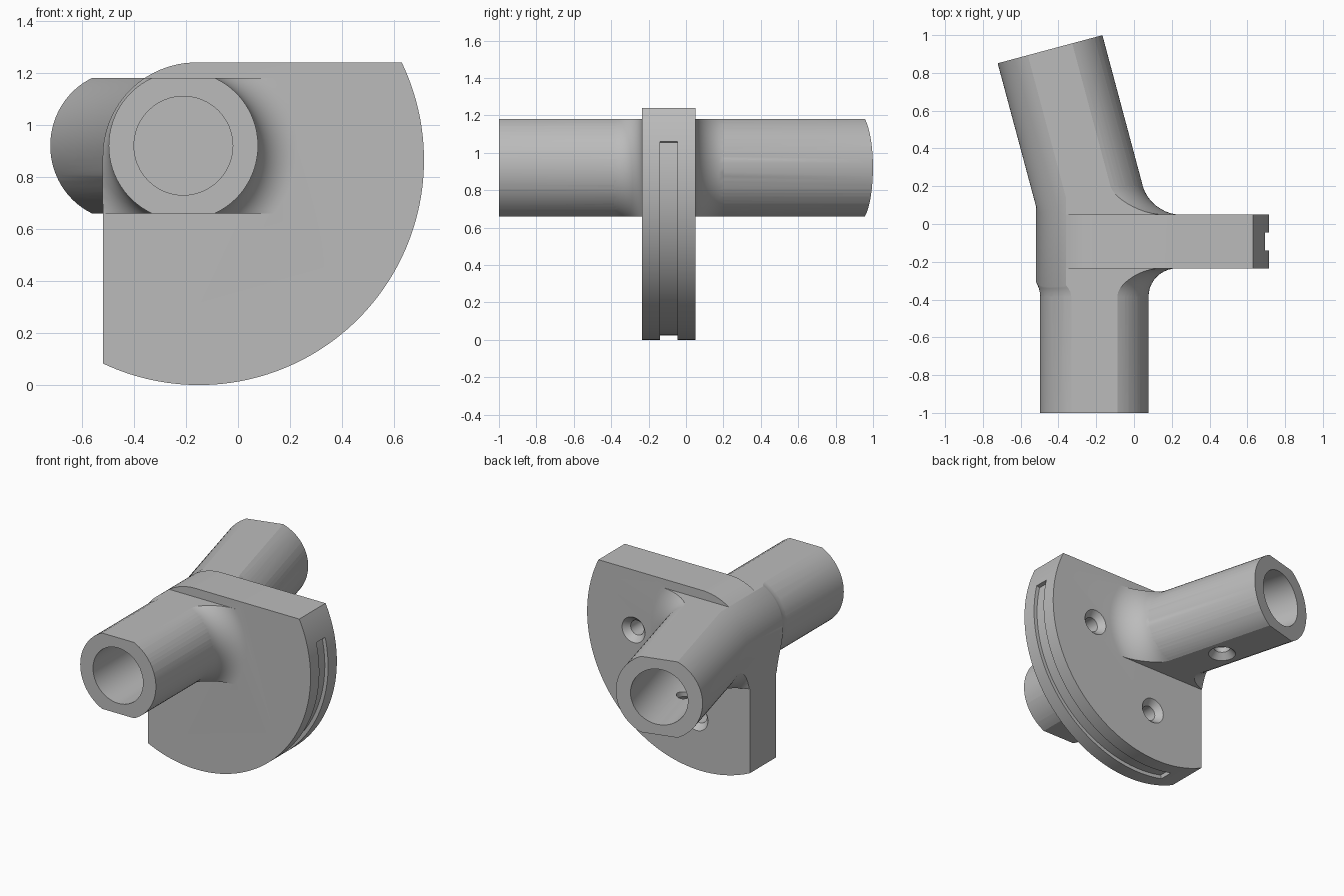
import bpy, bmesh
from math import sin, cos, tan, asin, pi, radians
from mathutils import Vector

if "Cube" in bpy.data.objects:
    bpy.data.objects.remove(bpy.data.objects["Cube"])

FRONT, BACK = -0.235, 0.05        # plate faces
AX, AZ = -0.21, 0.92              # tube axis
R, BORE, FLAT = 0.287, 0.19, 0.26
FILLET, LEAN = 0.15, radians(15)
CX, CZ, RIM = -0.15, 0.865, 0.865  # plate rim arc

grey = bpy.data.materials.new("plain grey")
grey.use_nodes = True
grey.diffuse_color = (0.5, 0.5, 0.5, 1)
grey.node_tree.nodes["Principled BSDF"].inputs["Base Color"].default_value = (0.5, 0.5, 0.5, 1)


def loft(name, rings):
    """Closed solid through rings of equal point count."""
    bm = bmesh.new()
    vs = [[bm.verts.new(p) for p in ring] for ring in rings]
    n = len(rings[0])
    for a, b in zip(vs, vs[1:]):
        for i in range(n):
            j = (i + 1) % n
            bm.faces.new((a[i], a[j], b[j], b[i]))
    bm.faces.new(vs[0])
    bm.faces.new(vs[-1])
    bmesh.ops.recalc_face_normals(bm, faces=bm.faces)
    mesh = bpy.data.meshes.new(name)
    bm.to_mesh(mesh)
    bm.free()
    mesh.materials.append(grey)
    ob = bpy.data.objects.new(name, mesh)
    bpy.context.collection.objects.link(ob)
    return ob


def prism(name, outline, y0, y1):
    return loft(name, [[(x, y, z) for x, z in outline] for y in (y0, y1)])


def combine(target, tool, operation):
    mod = target.modifiers.new("cut", 'BOOLEAN')
    mod.object, mod.operation, mod.solver = tool, operation, 'EXACT'
    bpy.context.view_layer.objects.active = target
    bpy.ops.object.modifier_apply(modifier=mod.name)
    bpy.data.objects.remove(tool)


def arc(cx, cz, r, a0, a1, n):
    return [(cx + r * cos(radians(a0 + (a1 - a0) * i / n)),
             cz + r * sin(radians(a0 + (a1 - a0) * i / n))) for i in range(n + 1)]


def flat_ring(r, n=28):
    """Circle with its top and bottom cut flat."""
    a = asin(FLAT / r)
    side = [-a + 2 * a * i / n for i in range(n + 1)]
    return [(r * cos(t), r * sin(t)) for t in side + [pi + t for t in side]]


def circle(r, n=48):
    return [(r * cos(2 * pi * i / n), r * sin(2 * pi * i / n)) for i in range(n)]


def along(points, centre, axis):
    """Place 2D points around a level axis, square to it."""
    side = Vector((axis.y, -axis.x, 0)).normalized()
    return [centre + side * u + Vector((0, 0, v)) for u, v in points]


def screw_hole(target, at, inward, length):
    """Countersunk hole starting at a face."""
    inward = Vector(inward)
    u = inward.orthogonal().normalized()
    v = inward.cross(u)
    profile = [(0.105, -0.02), (0.087, 0), (0.05, 0.04), (0.05, length)]
    rings = [[Vector(at) + inward * d + u * p + v * q for p, q in circle(r, 32)]
             for r, d in profile]
    combine(target, loft("hole_cutter", rings), 'DIFFERENCE')


def flare(name, face, direction, lean):
    """Concave fillet where a tube meets the plate."""
    steps = [(-0.05, R + FILLET)]
    for i in range(11):
        a = pi / 2 * i / 10
        steps.append((FILLET * (1 - cos(a)), R + FILLET * (1 - sin(a))))
    steps.append((FILLET + 0.01, R - 0.008))
    rings = []
    for d, r in steps:
        x = AX - tan(lean) * d
        rings.append([(x + u / cos(lean), face + direction * d, AZ + v) for u, v in flat_ring(r)])
    return loft(name, rings)


# Quarter-round plate with fillets, trimmed to the outline
outline = (arc(CX, CZ, RIM, -115.3, 25.7, 72)
           + arc(-0.16, 0.88, 0.36, 90, 180, 24))
body = prism("tube_joint_bracket", [(-1, -1), (1, -1), (1, 2), (-1, 2)], FRONT, BACK)
combine(body, flare("front_flare", FRONT, -1, 0), 'UNION')
combine(body, flare("back_flare", BACK, 1, LEAN), 'UNION')
combine(body, prism("plate_outline", outline, -0.8, 0.6), 'INTERSECT')

# Straight front tube and leaning back tube
tubes = [
    (Vector((AX, FRONT, AZ)), Vector((0, -1, 0)), 1 + FRONT, 0.02, 0.32),
    (Vector((AX, BACK, AZ)), Vector((-sin(LEAN), cos(LEAN), 0)), 0.906, 0.04, 0.45),
]
for start, axis, length, _, _ in tubes:
    rings = [along(flat_ring(R), start + axis * d, axis) for d in (-0.09, length)]
    combine(body, loft("tube", rings), 'UNION')

# Blind bores and the screw hole under each tube
for start, axis, length, floor, hole in tubes:
    rings = [along(circle(BORE), start + axis * d, axis) for d in (floor, length + 0.1)]
    combine(body, loft("bore", rings), 'DIFFERENCE')
    screw_hole(body, start + axis * hole - Vector((0, 0, FLAT)), (0, 0, 1), 0.16)

# Shallow groove around the rim
groove = arc(CX, CZ, 0.84, -103, 13, 60) + arc(CX, CZ, 0.93, 13, -103, 60)
combine(body, prism("groove", groove, -0.14, -0.045), 'DIFFERENCE')

# Countersunk holes in the back of the plate
for x, z in ((0.363, 0.83), (-0.115, 0.355)):
    screw_hole(body, (x, BACK, z), (0, -1, 0), 0.2)

bpy.ops.object.select_all(action='DESELECT')
body.select_set(True)
bpy.context.view_layer.objects.active = body
bpy.ops.object.shade_smooth_by_angle(angle=radians(25))
